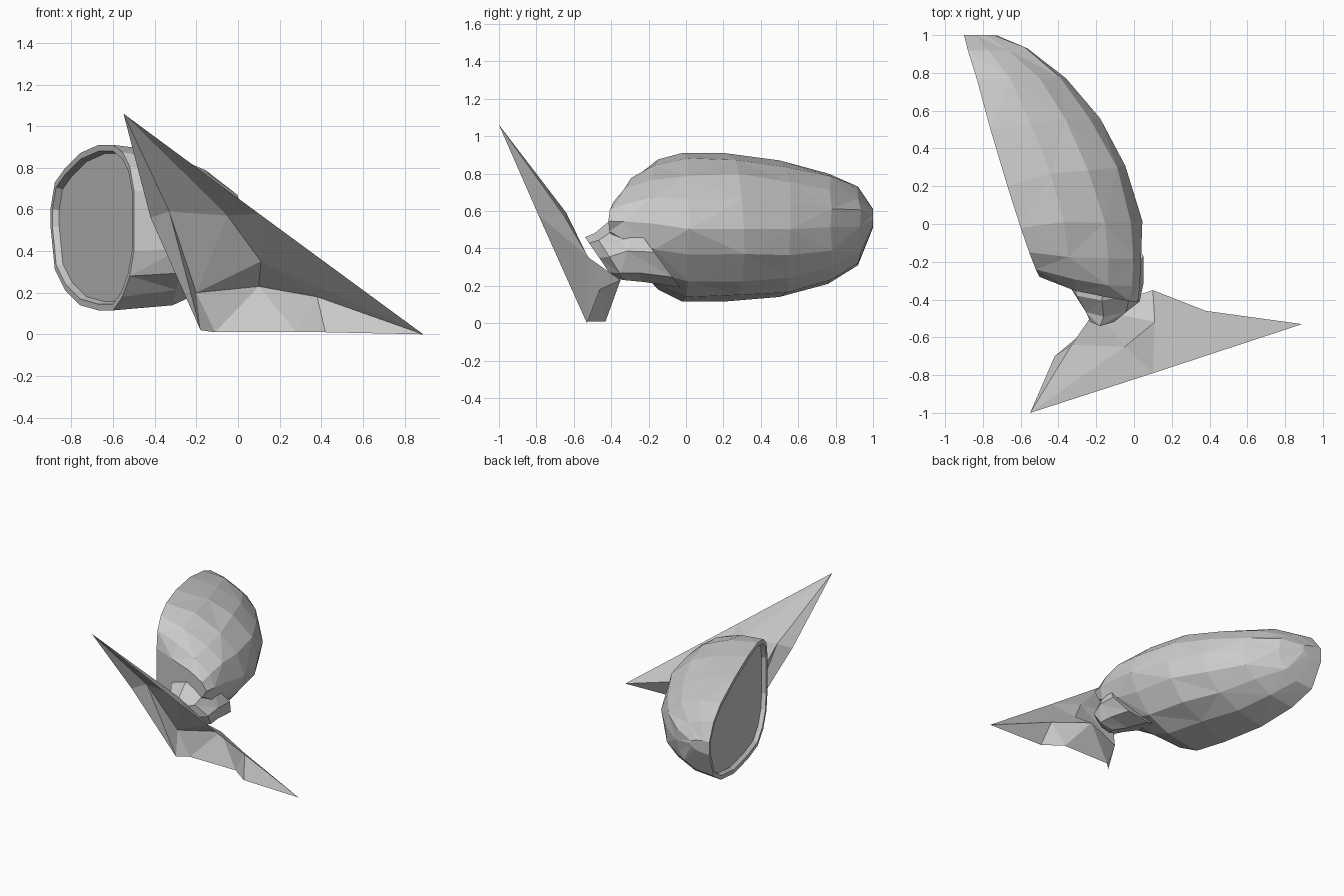
import bpy, bmesh, math, random
from mathutils import Vector

random.seed(4)
cube = bpy.data.objects.get("Cube")
if cube:
    bpy.data.objects.remove(cube, do_unlink=True)

grey = bpy.data.materials.new("plain_grey")
grey.use_nodes = True
colour = (0.6, 0.6, 0.6, 1)
grey.diffuse_color = colour
grey.node_tree.nodes["Principled BSDF"].inputs["Base Color"].default_value = colour


def finish(bm, name):
    mesh = bpy.data.meshes.new(name)
    bm.to_mesh(mesh)
    bm.free()
    mesh.materials.append(grey)
    obj = bpy.data.objects.new(name, mesh)
    bpy.context.collection.objects.link(obj)
    return obj


def bridge(bm, rows, closed):
    """Join neighbouring rows of vertices with alternating triangles."""
    for r, (a, b) in enumerate(zip(rows, rows[1:])):
        n = len(a)
        for i in range(n if closed else n - 1):
            j = (i + 1) % n
            if (r + i) % 2:
                bm.faces.new((a[i], a[j], b[j]))
                bm.faces.new((a[i], b[j], b[i]))
            else:
                bm.faces.new((a[i], a[j], b[i]))
                bm.faces.new((a[j], b[j], b[i]))


# Pod: half-oval sections from the far end to the neck
# (y at opening, y at outer side, x at opening, x at outer side, bottom, top)
sections = [
    (1.0, 1.0, -.9, -.73, .51, .61),
    (.92, .93, -.88, -.56, .31, .73),
    (.76, .78, -.83, -.36, .21, .80),
    (.5, .56, -.76, -.18, .14, .87),
    (.2, .31, -.67, -.04, .115, .91),
    (-.02, .02, -.6, .035, .115, .91),
    (-.15, -.18, -.555, .045, .18, .875),
    (-.24, -.34, -.52, .04, .28, .805),
    (-.28, -.415, -.5, .02, .4, .69),
]
STEPS = 9
bm = bmesh.new()
rows = []
for y0, y1, x0, x1, low, high in sections:
    row = []
    for i in range(STEPS):
        a = math.pi * i / (STEPS - 1)
        t = max(math.sin(a), 0) ** (1.06 if a < 1.5 else .87)  # fuller underside
        p = Vector((x0 + (x1 - x0) * t, y0 + (y1 - y0) * t ** .6,
                    (low + high) / 2 + (high - low) / 2 * math.cos(a)))
        if 0 < i < STEPS - 1 and 0 < len(rows) < len(sections) - 1:
            p += Vector([random.uniform(-.01, .01) for _ in range(3)])
        row.append(bm.verts.new(p))
    rows.append(row)
bridge(bm, rows, False)
bm.faces.new(rows[0])
bm.faces.new(rows[-1][::-1])

# Rim and recessed flat panel in the opening
loop = [r[0] for r in rows] + [r[-1] for r in reversed(rows)]
panel = bm.faces.new(loop)
bmesh.ops.recalc_face_normals(bm, faces=bm.faces[:])
bmesh.ops.inset_region(bm, faces=[panel], thickness=.03, use_even_offset=True)
bmesh.ops.inset_region(bm, faces=[panel], thickness=.012, depth=-.03)
finish(bm, "pod")

# Neck: tapering tilted rings from the pod to the tail (centre, half width, tilt)
rings = [
    ((-.16, -.17, .38), .21, (0, -.14, .19)),
    ((-.15, -.315, .385), .2, (-.02, -.09, .165)),
    ((-.12, -.41, .355), .15, (-.04, -.08, .125)),
    ((-.14, -.465, .35), .09, (-.04, -.075, .11)),
]
bm = bmesh.new()
rows = []
for centre, half_width, up in rings:
    row = []
    for i in range(8):
        a = math.tau * i / 8
        row.append(bm.verts.new(Vector(centre) + Vector((half_width * math.cos(a), 0, 0))
                                + Vector(up) * math.sin(a)))
    rows.append(row)
bridge(bm, rows, True)
bm.faces.new(rows[0])
bm.faces.new(rows[-1])
bmesh.ops.recalc_face_normals(bm, faces=bm.faces[:])
finish(bm, "neck")

# Tail: folded thin fin with an overhanging upper blade
points = {
    "top_tip": (-.55, -1, 1.06), "side_tip": (.89, -.53, 0),
    "edge_mid": (.1, -.79, .58), "left_edge": (-.42, -.70, .56),
    "crease": (-.33, -.64, .59), "back_top": (-.05, -.65, .57),
    "back_mid": (.11, -.52, .35), "hollow": (-.2, -.45, .2),
    "back_low": (.1, -.35, .23), "back_side": (.38, -.46, .18),
    "foot_left": (-.18, -.5, .02), "foot": (-.11, -.43, .01),
    "base_mid": (.28, -.43, .01), "base_side": (.42, -.53, .01),
}
faces = [
    "top_tip crease back_top", "top_tip back_top edge_mid",
    "edge_mid back_top back_mid", "edge_mid back_mid side_tip",
    "back_mid back_side side_tip", "back_mid back_low back_side",
    "crease hollow back_top", "hollow back_mid back_top",
    "hollow back_low back_mid", "top_tip left_edge crease",
    "left_edge foot_left crease", "crease foot_left hollow",
    "foot_left foot hollow", "foot back_low hollow",
    "foot base_mid back_low", "base_mid back_side back_low",
    "base_mid base_side back_side", "base_side side_tip back_side",
]
bm = bmesh.new()
verts = {k: bm.verts.new(p) for k, p in points.items()}
for f in faces:
    bm.faces.new([verts[k] for k in f.split()])
bmesh.ops.recalc_face_normals(bm, faces=bm.faces[:])
finish(bm, "tail_fin")
